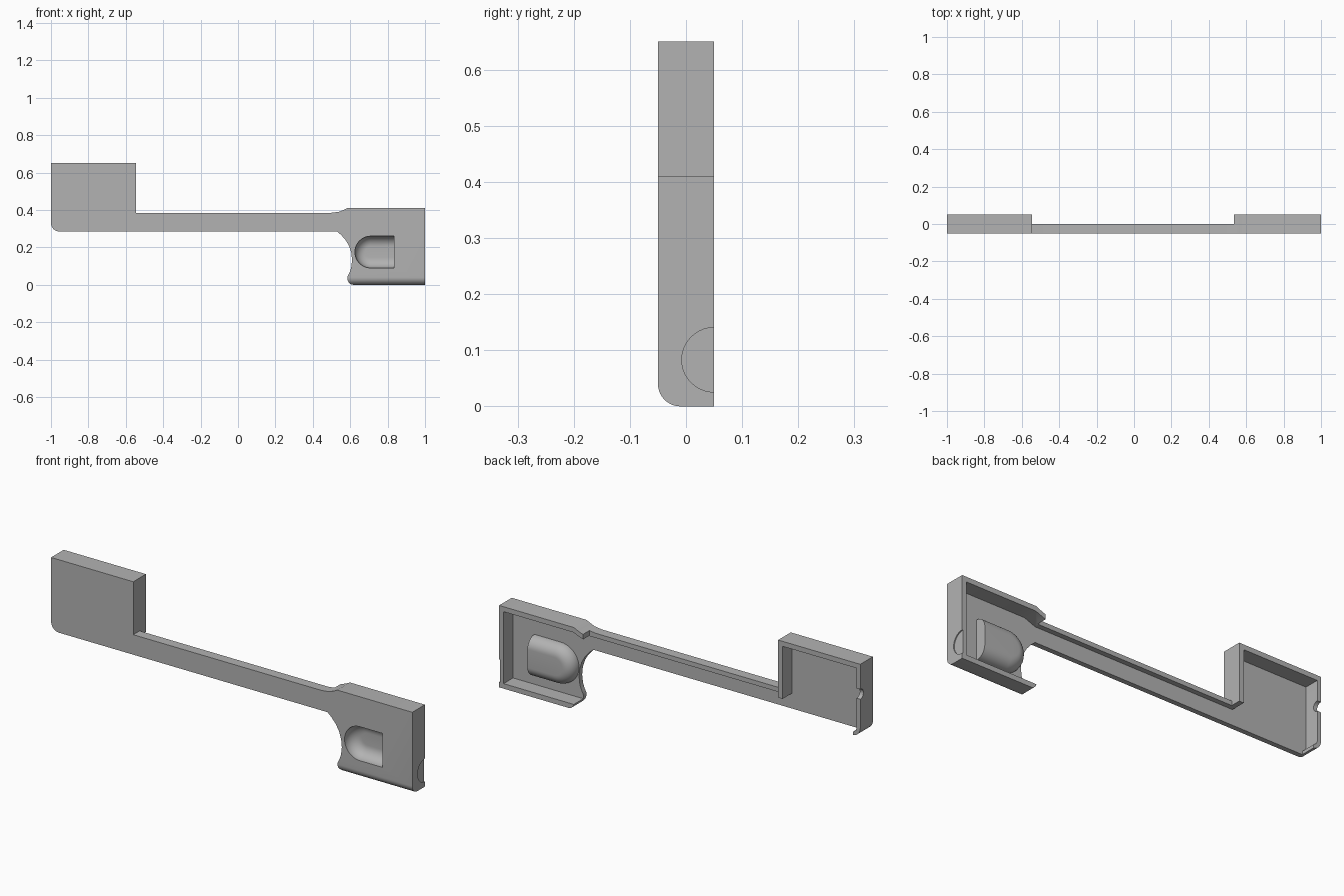
import bpy, bmesh, math

if "Cube" in bpy.data.objects:
    bpy.data.objects.remove(bpy.data.objects["Cube"], do_unlink=True)

FRONT, FLOOR, BACK = -0.05, -0.025, 0.05
WALL = 0.025

grey = bpy.data.materials.new("plain grey")
grey.use_nodes = True
grey.diffuse_color = (0.45, 0.45, 0.45, 1)
grey.node_tree.nodes["Principled BSDF"].inputs["Base Color"].default_value = (0.45, 0.45, 0.45, 1)


def loft(name, rings):
    """Closed solid through rings of equal point count."""
    bm = bmesh.new()
    loops = [[bm.verts.new(p) for p in ring] for ring in rings]
    n = len(loops[0])
    for a, b in zip(loops, loops[1:]):
        for i in range(n):
            j = (i + 1) % n
            bm.faces.new((a[i], a[j], b[j], b[i]))
    bm.faces.new(loops[0][::-1])
    bm.faces.new(loops[-1])
    bmesh.ops.recalc_face_normals(bm, faces=bm.faces)
    mesh = bpy.data.meshes.new(name)
    bm.to_mesh(mesh)
    bm.free()
    mesh.materials.append(grey)
    ob = bpy.data.objects.new(name, mesh)
    bpy.context.collection.objects.link(ob)
    return ob


def prism_y(name, pts, y0, y1):
    return loft(name, [[(x, y, z) for x, z in pts] for y in (y0, y1)])


def prism_x(name, pts, x0, x1):
    return loft(name, [[(x, y, z) for y, z in pts] for x in (x0, x1)])


def arc(cx, cy, r, start, end, n=10):
    angles = [math.radians(start + (end - start) * i / n) for i in range(n + 1)]
    return [(cx + r * math.cos(a), cy + r * math.sin(a)) for a in angles]


def circle(cx, cy, r):
    return arc(cx, cy, r, 0, 360, 40)[:-1]


def combine(target, tool, operation):
    mod = target.modifiers.new("cut", 'BOOLEAN')
    mod.operation, mod.solver, mod.object = operation, 'EXACT', tool
    bpy.context.view_layer.objects.active = target
    bpy.ops.object.modifier_apply(modifier=mod.name)
    bpy.data.objects.remove(tool, do_unlink=True)


def rounded_dome(name, radius, end_x, start_y, top_y, fillet):
    """D-shaped pad with a flat end and a rounded rim."""
    layers = [(start_y, radius)]
    for i in range(11):
        a = math.pi / 2 * i / 10
        layers.append((top_y - fillet * (1 - math.sin(a)), radius - fillet * (1 - math.cos(a))))
    rings = []
    for y, r in layers:
        outline = [(end_x, 0.175 - r)] + arc(0.71, 0.175, r, 270, 90, 24) + [(end_x, 0.175 + r)]
        rings.append([(x, y, z) for x, z in outline])
    return loft(name, rings)


# Whole silhouette as one solid
outline = arc(-0.955, 0.33, 0.045, 180, 270, 8)
outline += [(0.53, 0.285), (0.553, 0.265), (0.577, 0.237), (0.595, 0.205), (0.606, 0.17),
            (0.61, 0.13), (0.605, 0.09), (0.596, 0.065), (0.586, 0.045)]
outline += arc(0.616, 0.03, 0.03, 180, 270, 6)
outline += [(1, 0), (1, 0.41), (0.585, 0.41), (0.565, 0.4), (0.54, 0.39), (0.5, 0.385),
            (-0.545, 0.385), (-0.545, 0.65), (-1, 0.65)]
body = prism_y("bracket_body", outline, FRONT, BACK)

# Rear cavity, leaving thin walls round both boxes and a lip over the bar
cavity = [(-0.98, 0.65 - WALL), (-0.545 - WALL, 0.65 - WALL), (-0.545 - WALL, 0.362),
          (0.53, 0.362), (0.59, 0.385), (1 - WALL, 0.385), (1 - WALL, WALL),
          (0.5, WALL), (0.5, 0.2), (-0.96, 0.2), (-0.96, 0.302), (-0.975, 0.312), (-0.98, 0.325)]
combine(body, prism_y("cavity", cavity, FLOOR, 0.1), 'DIFFERENCE')

# Shallower lip along the bar
lip = [(-0.545, 0.3), (0.535, 0.3), (0.535, 0.5), (-0.545, 0.5)]
combine(body, prism_y("lip_trim", lip, 0, 0.1), 'DIFFERENCE')

# Rounded lower front edge
corner = [(-0.1, -0.05)] + [(-0.01, -0.05)] + arc(-0.01, 0.04, 0.04, 270, 180) + [(-0.1, 0.04)]
combine(body, prism_x("edge_round", corner, 0.5, 1.1), 'DIFFERENCE')

# Small notch in one end wall and shallow round mark on the other
combine(body, prism_x("notch", circle(BACK, 0.5, 0.025), -1.1, -0.97), 'DIFFERENCE')
combine(body, prism_x("end_mark", circle(BACK, 0.083, 0.0575), 0.995, 1.1), 'DIFFERENCE')

# Thumb pocket: rounded shell at the rear, hollow at the front
combine(body, rounded_dome("pocket_shell", 0.1, 0.857, -0.04, 0.03, 0.055), 'UNION')
combine(body, rounded_dome("pocket_hollow", 0.085, 0.835, -0.1, 0.01, 0.055), 'DIFFERENCE')

# Smooth curves, sharp corners
for ob in bpy.context.selected_objects:
    ob.select_set(False)
body.select_set(True)
bpy.context.view_layer.objects.active = body
bpy.ops.object.shade_smooth_by_angle(angle=math.radians(30))
